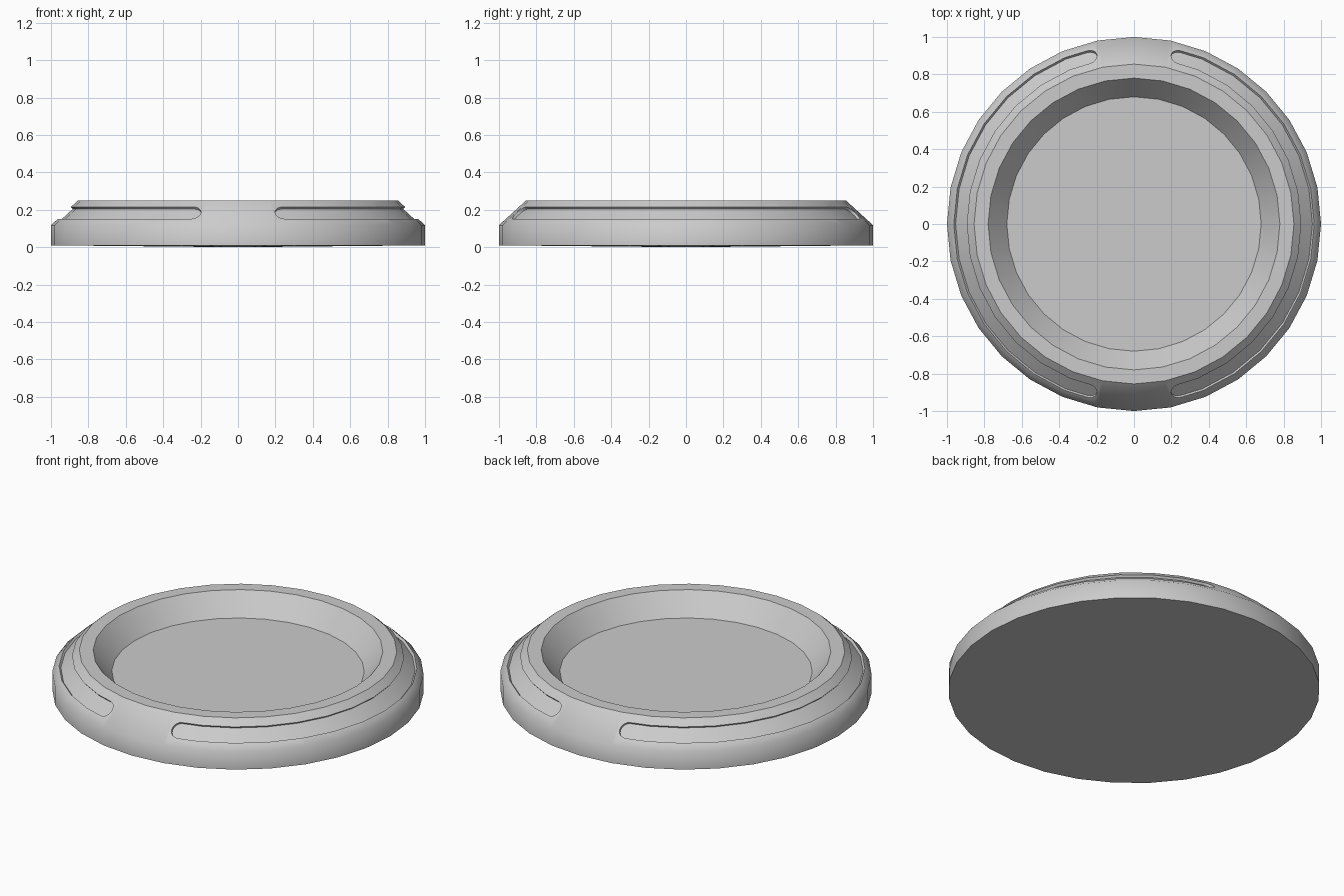
import bpy, bmesh, math

if "Cube" in bpy.data.objects:
    bpy.data.objects.remove(bpy.data.objects["Cube"])

SIDES = 32
STEP = 360 / SIDES


def loft(name, sections, closed_profile, closed_loop):
    """Skin a list of equal-length point sections into a mesh object."""
    bm = bmesh.new()
    rows = [[bm.verts.new(p) for p in s] for s in sections]
    n, m = len(rows), len(rows[0])
    for i in range(n if closed_loop else n - 1):
        a, b = rows[i], rows[(i + 1) % n]
        for j in range(m if closed_profile else m - 1):
            k = (j + 1) % m
            bm.faces.new((a[j], b[j], b[k], a[k]))
    if not closed_loop:
        bm.faces.new(rows[0])
        bm.faces.new(rows[-1])
    bmesh.ops.remove_doubles(bm, verts=bm.verts, dist=1e-5)
    bmesh.ops.recalc_face_normals(bm, faces=bm.faces)
    me = bpy.data.meshes.new(name)
    bm.to_mesh(me)
    bm.free()
    ob = bpy.data.objects.new(name, me)
    bpy.context.collection.objects.link(ob)
    return ob


def polar(r, z, deg):
    a = math.radians(deg)
    return (r * math.cos(a), r * math.sin(a), z)


# Dish body: slightly domed underside, bevelled rim, sunken floor
profile = [(0, 0), (1, 0.01), (1, 0.118), (0.855, 0.25),
           (0.78, 0.25), (0.68, 0.128), (0, 0.128)]
body = loft("dish_body",
            [[polar(r, z, i * STEP) for r, z in profile] for i in range(SIDES)],
            False, True)

# Round-ended slot cutter that follows the bevel facets
T, N = (-0.74, 0.673), (0.673, 0.74)      # along the bevel, out of the bevel
CENTRE, HALF, DEPTH, END = (0.929, 0.183), 0.047, 0.015, 74.7


def slot_section(deg, half, turn):
    k = math.cos(math.pi / SIDES) / math.cos(math.radians(deg % STEP - STEP / 2))
    pts = []
    for s, d in ((-1, -DEPTH), (1, -DEPTH), (1, 0.03), (-1, 0.03)):
        r = CENTRE[0] + T[0] * s * half + N[0] * d
        z = CENTRE[1] + T[1] * s * half + N[1] * d
        pts.append(polar(r * k, z, deg + turn))
    return pts


cap = [(END + 2.9 * math.sin(math.radians(p)), HALF * math.cos(math.radians(p)))
       for p in (0, 20, 40, 60, 75, 86)]
columns = [(-a, h) for a, h in reversed(cap)]
columns += [(i * STEP, HALF) for i in range(-6, 7)] + cap

# One slot on each side
bpy.context.view_layer.objects.active = body
for turn in (0, 180):
    cutter = loft("slot_cutter", [slot_section(a, h, turn) for a, h in columns],
                  True, False)
    cutter.hide_render = True
    mod = body.modifiers.new("slot", 'BOOLEAN')
    mod.operation, mod.solver, mod.object = 'DIFFERENCE', 'EXACT', cutter
    bpy.ops.object.modifier_apply(modifier=mod.name)
    bpy.data.objects.remove(cutter)

# Smooth shading with crisp rims, soft shoulder
body.select_set(True)
bpy.ops.object.shade_smooth_by_angle(angle=math.radians(30))
me = body.data
for e in me.edges:
    if all(abs(me.vertices[v].co.z - 0.118) < 1e-3 for v in e.vertices):
        e.use_edge_sharp = False
